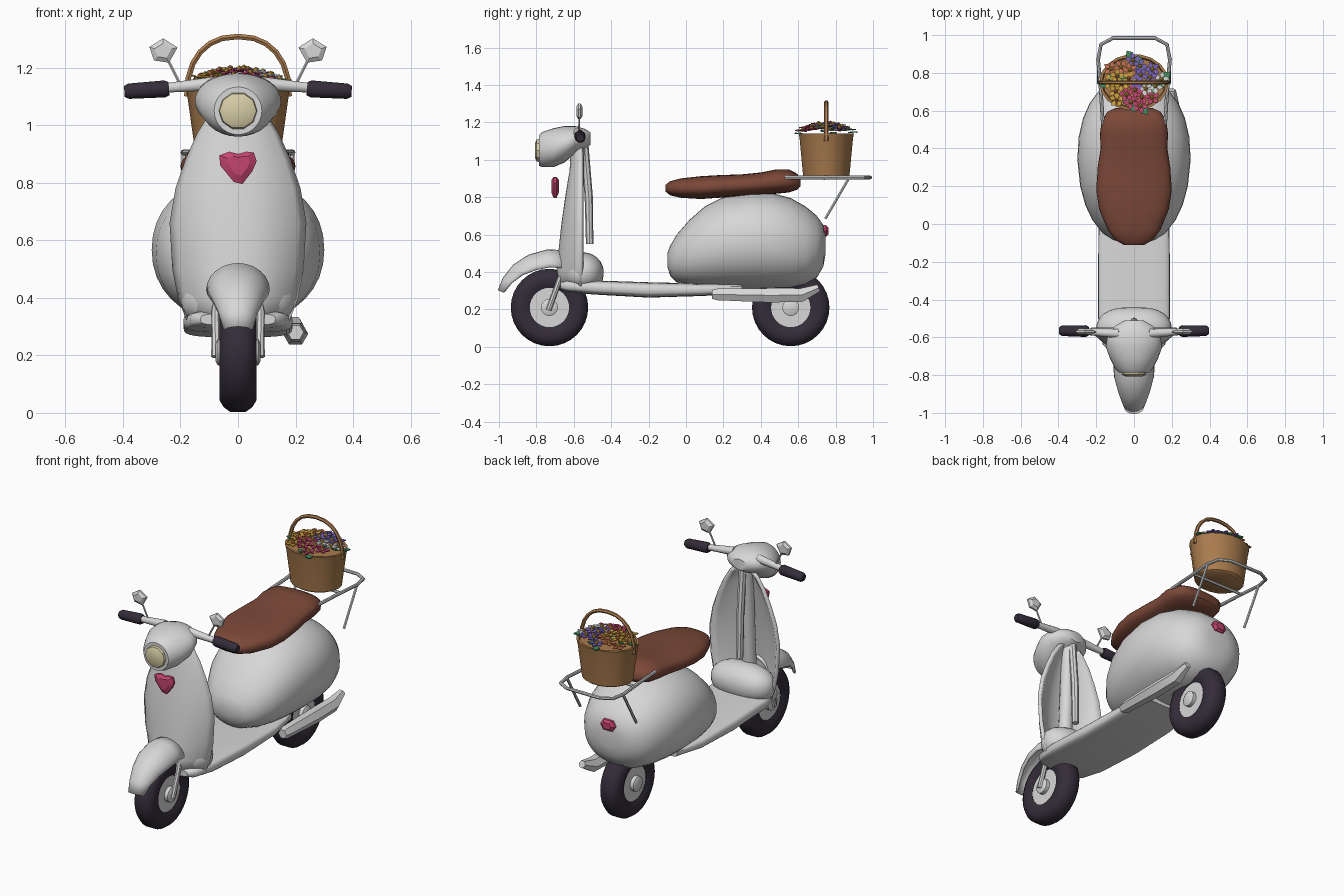
import bpy, bmesh, math, random
from math import sin, cos, pi
from mathutils import Vector

cube = bpy.data.objects.get("Cube")
if cube:
    bpy.data.objects.remove(cube)
random.seed(4)


def material(name, r, g, b):
    m = bpy.data.materials.new(name)
    m.use_nodes = True
    m.diffuse_color = (r, g, b, 1)
    m.node_tree.nodes["Principled BSDF"].inputs["Base Color"].default_value = (r, g, b, 1)
    return m


PAINT = material("pale grey paint", .68, .68, .68)
RUBBER = material("dark rubber", .035, .026, .042)
LEATHER = material("brown leather", .2, .065, .04)
PINK = material("pink", .56, .06, .16)
WICKER = material("tan wicker", .4, .2, .075)
GLASS = material("cream glass", .68, .61, .38)
PURPLE = material("purple petals", .2, .13, .52)
GOLD = material("gold petals", .66, .38, .05)
GREEN = material("green leaves", .06, .26, .11)
ORANGE = material("orange petals", .62, .18, .09)


def finish(name, bm, mat, angle=40, thick=0):
    bmesh.ops.recalc_face_normals(bm, faces=bm.faces)
    me = bpy.data.meshes.new(name)
    bm.to_mesh(me)
    bm.free()
    me.materials.append(mat)
    ob = bpy.data.objects.new(name, me)
    bpy.context.collection.objects.link(ob)
    if thick:
        mod = ob.modifiers.new("thickness", "SOLIDIFY")
        mod.thickness, mod.offset = thick, 0
    if angle:
        bpy.ops.object.select_all(action='DESELECT')
        ob.select_set(True)
        bpy.context.view_layer.objects.active = ob
        bpy.ops.object.shade_smooth_by_angle(angle=math.radians(angle))
    return ob


def skin(name, rings, mat, closed=True, loop=False, **kw):
    """Bridge a list of point rings; closed rings get end caps unless looped."""
    bm = bmesh.new()
    vs = [[bm.verts.new(p) for p in ring] for ring in rings]
    n = len(vs[0])
    pairs = list(zip(vs, vs[1:])) + ([(vs[-1], vs[0])] if loop else [])
    for a, b in pairs:
        for i in range(n if closed else n - 1):
            j = (i + 1) % n
            bm.faces.new((a[i], a[j], b[j], b[i]))
    if closed and not loop:
        bm.faces.new(vs[0])
        bm.faces.new(vs[-1])
    return finish(name, bm, mat, **kw)


def power(v, e):
    return math.copysign(abs(v) ** (2 / e), v)


def hull(name, sections, mat, e=2.0, n=28, **kw):
    """Loft along y through sections (y, low z, high z, half width)."""
    turn = [2 * pi * i / n for i in range(n)]
    rings = [[(w * power(cos(t), e), y, (lo + hi) / 2 + (hi - lo) / 2 * power(sin(t), e))
              for t in turn] for y, lo, hi, w in sections]
    return skin(name, rings, mat, **kw)


def tube(name, path, radii, mat, n=8, **kw):
    pts = [Vector(p) for p in path]
    rings = []
    for i, p in enumerate(pts):
        d = pts[min(i + 1, len(pts) - 1)] - pts[max(i - 1, 0)]
        q = d.to_track_quat('Z', 'Y')
        r = radii[i] if isinstance(radii, (list, tuple)) else radii
        rings.append([p + q @ Vector((r * cos(2 * pi * k / n), r * sin(2 * pi * k / n), 0))
                      for k in range(n)])
    return skin(name, rings, mat, **kw)


def lathe_x(name, profile, y, z, mat, loop=False, n=32):
    """Turn (x, radius) pairs round an axle at y, z."""
    return skin(name, [[(x, y + r * cos(2 * pi * k / n), z + r * sin(2 * pi * k / n))
                        for k in range(n)] for x, r in profile], mat, loop=loop)


def gem(name, outline, y, depth, mat):
    """Flat x-z outline with chamfered front and back."""
    c = sum((Vector(p) for p in outline), Vector((0, 0))) / len(outline)
    rings = []
    for t, s in ((-1, .6), (-.35, 1), (.35, 1), (1, .6)):
        pts = [c + (Vector(p) - c) * s for p in outline]
        rings.append([(p.x, y + t * depth, p.y) for p in pts])
    return skin(name, rings, mat, angle=25)


# Wheels
for end, y in (("front", -.73), ("rear", .56)):
    half = [(.05, .105), (.062, .13), (.065, .165), (.05, .19), (.026, .207)]
    tyre = half + [(-x, r) for x, r in reversed(half)]
    lathe_x(end + "_tyre", tyre, y, .21, RUBBER, loop=True)
    lathe_x(end + "_wheel_disc", [(-.048, .108), (.048, .108)], y, .21, PAINT)
    lathe_x(end + "_hub_cap", [(-.078, .03), (-.07, .045), (.07, .045), (.078, .03)],
            y, .21, PAINT, n=16)

# Front fork
for side, s in (("left", 1), ("right", -1)):
    tube(side + "_fork_arm", [(s * .078, -.735, .195), (s * .078, -.68, .35), (s * .065, -.65, .42)],
         .015, PAINT)

# Front mudguard: arched section swept over the wheel
guard = [(-1, .3, .045, .03), (-.975, .365, .06, .05), (-.92, .435, .082, .07), (-.84, .487, .1, .085),
         (-.74, .515, .105, .09), (-.64, .51, .1, .09)]
rings = []
for i, (y, z, w, drop) in enumerate(guard):
    a, b = guard[max(i - 1, 0)], guard[min(i + 1, len(guard) - 1)]
    nrm = Vector((0, -(b[1] - a[1]), b[0] - a[0])).normalized()
    rings.append([Vector((w * sin(t), y, z)) + nrm * drop * (cos(t) - 1)
                  for t in [pi * (k / 12 - .5) for k in range(13)]])
skin("front_mudguard", rings, PAINT, closed=False, thick=.012)

# Leg shield: bowed sheet, with spine and footwell swelling behind
shield = [(.31, .165, -.68), (.4, .2, -.68), (.5, .22, -.672), (.66, .23, -.655), (.78, .21, -.638),
          (.88, .175, -.622), (.97, .135, -.606), (1.04, .09, -.594), (1.08, .045, -.585)]
rings = [[(w * u, y + (-.555 - y) * abs(u) ** 2.4, z) for u in [k / 8 - 1 for k in range(17)]]
         for z, w, y in shield]
skin("leg_shield", rings, PAINT, closed=False, thick=.022)
tube("shield_spine", [(0, -.515, .55), (0, -.52, .8), (0, -.545, 1.1)], [.02, .022, .022], PAINT)
tube("steering_column", [(0, -.61, .42), (0, -.575, 1.08)], .04, PAINT, n=16)
hull("footwell_swelling", [(-.55 - .11 * cos(t), .4 - .105 * sin(t) - .01, .4 + .105 * sin(t), .2 * sin(t) ** .7)
                           for t in [.08 + (pi - .16) * k / 12 for k in range(13)]], PAINT, e=2.3)

# Floor board
hull("floor_board", [(-.67, .305, .345, .13), (-.64, .295, .355, .165), (-.5, .28, .355, .19),
                     (-.2, .263, .345, .19), (.1, .272, .338, .185), (.3, .29, .335, .15)], PAINT, e=4)

# Rear bodywork
hull("rear_body", [(-.1, .43, .5, .05), (-.085, .38, .54, .11), (-.05, .345, .6, .165), (.02, .325, .68, .22),
                   (.1, .315, .75, .258), (.2, .31, .8, .285), (.34, .31, .825, .3), (.46, .31, .822, .293),
                   (.56, .315, .795, .27), (.64, .33, .75, .235), (.7, .37, .7, .19), (.735, .43, .65, .13),
                   (.745, .49, .6, .07)], PAINT, e=2.15, n=36)

# Saddle
hull("saddle", [(-.11, .83, .865, .055), (-.085, .81, .885, .1), (-.03, .797, .9, .14), (.08, .79, .912, .185),
                (.18, .797, .918, .2), (.3, .805, .922, .192), (.4, .812, .932, .177), (.48, .818, .948, .18),
                (.55, .825, .948, .17), (.595, .84, .925, .14), (.613, .86, .895, .1)], LEATHER, e=2.5)

# Exhaust and tail light
tube("exhaust", [(.2, .14, .28), (.2, .17, .28), (.2, .45, .275), (.2, .62, .277), (.2, .71, .315)],
     [.028, .036, .044, .042, .022], PAINT, n=6, angle=25)
gem("tail_light", [(-.05, .62), (-.03, .65), (.03, .65), (.05, .62), (.03, .588), (-.03, .588)],
    .742, .02, PINK)

# Headset and lamp
hull("headset", [(-.785, .967, 1.133, .083), (-.765, .96, 1.15, .1), (-.71, .96, 1.168, .128),
                 (-.65, .985, 1.18, .15), (-.59, 1.035, 1.18, .14), (-.54, 1.06, 1.165, .1),
                 (-.51, 1.08, 1.145, .05)], PAINT)
hull("headlamp", [(-.808, 1.01, 1.09, .042), (-.798, .988, 1.112, .064), (-.77, .98, 1.12, .07)],
     GLASS, n=10, angle=30)

# Handlebars, grips and mirrors
for side, s in (("left", 1), ("right", -1)):
    tube(side + "_handlebar", [(s * .08, -.58, 1.145), (s * .3, -.567, 1.125)], [.025, .015], PAINT, n=10)
    tube(side + "_grip", [(s * .24, -.567, 1.127), (s * .255, -.567, 1.126), (s * .38, -.565, 1.118),
                          (s * .395, -.565, 1.117)], [.024, .031, .028, .02], RUBBER, n=10)
    tube(side + "_mirror_stem", [(s * .2, -.572, 1.14), (s * .25, -.57, 1.24)], .005, PAINT, n=6)
    gem(side + "_mirror", [(s * .21, 1.27), (s * .26, 1.302), (s * .308, 1.272), (s * .292, 1.225),
                           (s * .24, 1.217)], -.57, .016, PAINT)

# Heart badge
gem("heart_badge", [(0, .9), (-.03, .908), (-.065, .895), (-.062, .86), (-.015, .803), (.015, .795),
                    (.05, .84), (.065, .875), (.055, .905), (.03, .908)], -.7, .02, PINK)

# Luggage rack
bend = [(.165, .53), (.175, .7), (.19, .87), (.175, .95), (.11, .985)]
tube("rack_loop", [(x, y, .905) for x, y in bend] + [(-x, y, .905) for x, y in reversed(bend)],
     .01, PAINT)
for side, s in (("left", 1), ("right", -1)):
    tube(side + "_rack_strut", [(s * .188, .87, .9), (s * .188, .745, .685)], .008, PAINT, n=6)
tube("rack_crossbar", [(-.17, .74, .9), (.17, .74, .9)], .008, PAINT, n=6)

# Basket
BY = .75
turn = [2 * pi * k / 18 for k in range(18)]
skin("basket", [[(a * cos(t), BY + b * sin(t), z) for t in turn]
                for z, a, b in ((.908, .135, .115), (.916, .15, .126), (1.115, .178, .145), (1.14, .184, .15),
                                (1.14, .17, .136), (1.12, .165, .13))], WICKER, angle=35)
tube("basket_handle", [(.178 * power(cos(t), 2.3), BY, 1.1 + .208 * power(sin(t), 2.3))
                       for t in [pi * k / 12 for k in range(13)]], .011, WICKER, n=6, angle=25)


# Flowers and leaves, gathered by colour
blooms = {m.name: (m, bmesh.new()) for m in (PINK, GOLD, PURPLE, PAINT, ORANGE, GREEN)}


def petal(bm, c, t, length, width, lift):
    out, across = Vector((cos(t), sin(t), 0)), Vector((-sin(t), cos(t), 0))
    up = Vector((0, 0, lift))
    mid = c + out * length * .6 + up
    pts = [c, mid + across * width, c + out * length + up * .6, mid - across * width]
    top = [bm.verts.new(p) for p in pts]
    low = [bm.verts.new(p - Vector((0, 0, .006))) for p in pts]
    bm.faces.new(top)
    bm.faces.new(low[::-1])
    for i in range(4):
        bm.faces.new((top[i], low[i], low[i - 3], top[i - 3]))


order = (PURPLE, GOLD, PINK, PURPLE, GOLD, PAINT, ORANGE, PINK)
COUNT = 24
for i in range(COUNT):
    f, t = math.sqrt((i + .4) / COUNT), i * 2.4
    c = Vector((.155 * f * cos(t), BY + .13 * f * sin(t), 1.195 - .04 * f * f))
    m = order[i % len(order)]
    for k in range(5):
        petal(blooms[m.name][1], c, t + k * 2 * pi / 5, .042, .014, random.uniform(.002, .01))
    heart = ORANGE if m == GOLD else GOLD
    made = bmesh.ops.create_icosphere(blooms[heart.name][1], subdivisions=1, radius=.012)
    bmesh.ops.translate(blooms[heart.name][1], verts=made["verts"], vec=c + Vector((0, 0, .005)))
    if i % 2:
        petal(blooms[GREEN.name][1], c - Vector((0, 0, .015)), t + .5, .06, .022, .004)
for name, (m, bm) in blooms.items():
    finish("flowers_" + name.replace(" ", "_"), bm, m, angle=0)
